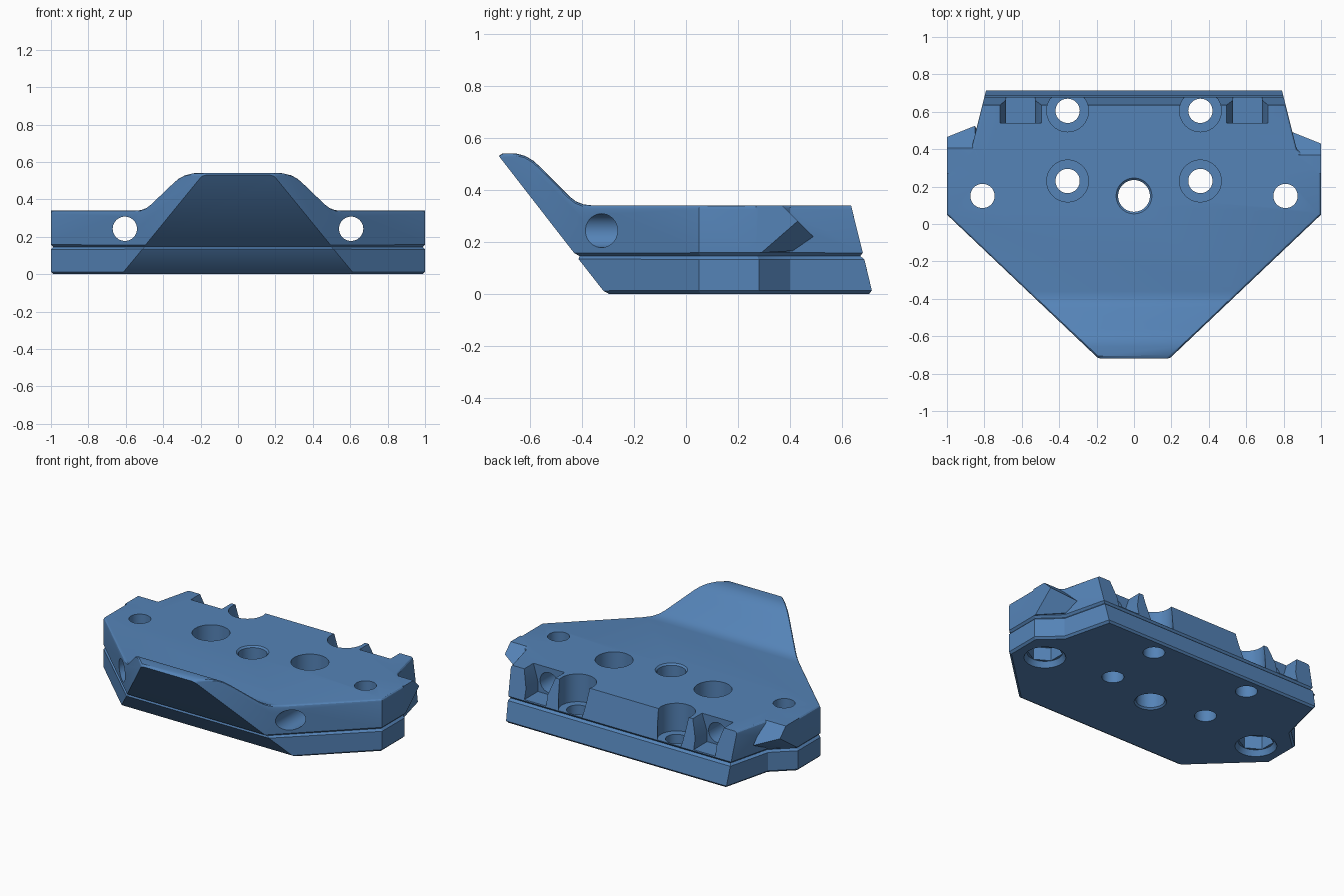
import bpy, bmesh, math
from mathutils import Matrix, Vector

if "Cube" in bpy.data.objects:
    bpy.data.objects.remove(bpy.data.objects["Cube"])

blue = bpy.data.materials.new("steel blue")
blue.diffuse_color = (0.09, 0.228, 0.475, 1)
blue.use_nodes = True
blue.node_tree.nodes["Principled BSDF"].inputs["Base Color"].default_value = blue.diffuse_color
SPLIT = 0.145                       # height where the two plates meet


def make(name, bm):
    bmesh.ops.recalc_face_normals(bm, faces=bm.faces)
    me = bpy.data.meshes.new(name)
    bm.to_mesh(me)
    bm.free()
    me.materials.append(blue)
    ob = bpy.data.objects.new(name, me)
    bpy.context.collection.objects.link(ob)
    return ob


def prism(name, pts, axis, lo, hi):
    """Extrude a polygon: axis z uses (x, y), axis x uses (y, z), axis y uses (x, z)."""
    place = {'z': lambda a, b, t: (a, b, t), 'x': lambda a, b, t: (t, a, b),
             'y': lambda a, b, t: (a, t, b)}[axis]
    bm = bmesh.new()
    f = bm.faces.new([bm.verts.new(place(a, b, lo)) for a, b in pts])
    new = bmesh.ops.extrude_face_region(bm, geom=[f])['geom']
    bmesh.ops.translate(bm, vec=Vector(place(0, 0, hi - lo)),
                        verts=[v for v in new if isinstance(v, bmesh.types.BMVert)])
    return make(name, bm)


def drill(x, y, z0, z1, r0, r1=None, sides=40):
    """Upright round, conical or six-sided cutter."""
    bm = bmesh.new()
    bmesh.ops.create_cone(bm, cap_ends=True, segments=sides, radius1=r0,
                          radius2=r0 if r1 is None else r1, depth=z1 - z0,
                          matrix=Matrix.Translation((x, y, (z0 + z1) / 2)))
    return make("cutter", bm)


def hull(name, pts):
    bm = bmesh.new()
    for p in pts:
        bm.verts.new(p)
    bmesh.ops.convex_hull(bm, input=bm.verts)
    return make(name, bm)


def boolean(ob, tool, op, keep=False):
    m = ob.modifiers.new("cut", 'BOOLEAN')
    m.operation, m.object, m.solver = op, tool, 'EXACT'
    bpy.context.view_layer.update()
    dg = bpy.context.evaluated_depsgraph_get()
    me = bpy.data.meshes.new_from_object(ob.evaluated_get(dg))
    ob.modifiers.clear()
    ob.data = me
    if not keep:
        bpy.data.objects.remove(tool)


def bevel(ob, rule, width, segments):
    """Bevel the edges whose two faces satisfy the rule (upper face, other face)."""
    bm = bmesh.new()
    bm.from_mesh(ob.data)
    bmesh.ops.remove_doubles(bm, verts=bm.verts, dist=1e-5)
    chosen = []
    for e in bm.edges:
        if len(e.link_faces) == 2:
            a, b = sorted(e.link_faces, key=lambda f: -abs(f.normal.z))
            if rule(a, b):
                chosen.append(e)
    bmesh.ops.bevel(bm, geom=chosen, offset=width, segments=segments, profile=0.5,
                    affect='EDGES', clamp_overlap=True)
    bm.to_mesh(ob.data)
    bm.free()


# Plan outline shared by both plates
half = [(0.1, -0.805), (1, 0.05), (1, 0.28), (0.87, 0.40), (0.765, 0.82)]
outline = half + [(-x, y) for x, y in reversed(half)]


def front(z):                       # sloping nose plane
    return -0.31 - 0.774 * z


def back(z):                        # leaning rear wall
    return 0.718 - 0.24 * z


# Lower plate
lower = prism("lower_plate", outline, 'z', -0.2, 0.9)
side = prism("profile", [(front(0), 0), (back(0), 0), (back(SPLIT), SPLIT),
                         (front(SPLIT), SPLIT)], 'x', -1.2, 1.2)
boolean(lower, side, 'INTERSECT')
bevel(lower, lambda a, b: abs(a.normal.z) > 0.99 and abs(b.normal.z) < 0.9, 0.013, 1)

# Upper body with the raised nose ramp
upper = prism("upper_body", outline, 'z', -0.2, 0.9)
ramp = [(-0.36, 0.34), (-0.395, 0.344), (-0.425, 0.356), (-0.45, 0.376), (-0.565, 0.492),
        (-0.59, 0.514), (-0.62, 0.531), (-0.655, 0.54), (-0.705, 0.54), (-0.72, 0.53)]
side = prism("profile", [(front(SPLIT), SPLIT), (back(SPLIT), SPLIT), (0.635, 0.34)] + ramp,
             'x', -1.2, 1.2)
boolean(upper, side, 'INTERSECT')
bevel(upper, lambda a, b: a.normal.z > 0.5 and abs(b.normal.x) > 0.5 and abs(b.normal.z) < 0.1,
      0.016, 3)
bevel(upper, lambda a, b: a.normal.z < -0.99 and abs(b.normal.z) < 0.9, 0.013, 1)

# Pointed ears behind the side corners
for s, d in ((1, 0), (-1, 0.035)):
    ear = hull("ear", [(s * x, y, z) for x, y, z in (
        (1, 0.27, 0.158), (1, 0.27, 0.34), (1, 0.29, 0.158), (1, 0.43 + d, 0.28),
        (1, 0.37 + d, 0.34), (0.87, 0.41, 0.165), (0.85, 0.49 + d, 0.22),
        (0.85, 0.37 + d, 0.34), (0.8, 0.27, 0.158), (0.8, 0.27, 0.34), (0.8, 0.41, 0.165))])
    boolean(upper, ear, 'UNION')

# Holes running vertically through both plates
holes = [(0, 0.15, 0.085)]
for s in (1, -1):
    holes += [(s * 0.355, 0.605, 0.065), (s * 0.355, 0.23, 0.065), (s * 0.81, 0.15, 0.065)]
for x, y, r in holes:
    tool = drill(x, y, -0.1, 0.8, r)
    boolean(lower, tool, 'DIFFERENCE', keep=True)
    boolean(upper, tool, 'DIFFERENCE')

# Chamfered mouths of the centre hole
boolean(upper, drill(0, 0.15, 0.325, 0.345, 0.08, 0.101), 'DIFFERENCE')
boolean(lower, drill(0, 0.15, -0.005, 0.015, 0.101, 0.08), 'DIFFERENCE')

for s in (1, -1):
    # Screw head counterbores
    for y in (0.605, 0.23):
        boolean(upper, drill(s * 0.355, y, 0.16, 0.8, 0.112), 'DIFFERENCE')
    # Nut recesses underneath
    boolean(lower, drill(s * 0.81, 0.15, -0.01, 0.035, 0.128, 0.106), 'DIFFERENCE')
    boolean(lower, drill(s * 0.81, 0.15, -0.02, 0.12, 0.105, sides=6), 'DIFFERENCE')
    # Rear pockets with flared walls
    pocket = prism("cutter", [(s * 0.53, 0.165), (s * 0.685, 0.165), (s * 0.685, 0.23),
                              (s * 0.72, 0.35), (s * 0.49, 0.35), (s * 0.53, 0.23)],
                   'y', 0.54, 0.9)
    boolean(upper, pocket, 'DIFFERENCE')
    # Horizontal screw holes from the front diagonals into the pockets
    ring = [(s * 0.605 + 0.065 * math.cos(i * math.tau / 40),
             0.243 + 0.065 * math.sin(i * math.tau / 40)) for i in range(40)]
    boolean(upper, prism("cutter", ring, 'y', -0.8, 0.6), 'DIFFERENCE')

# Smooth the curved walls, keep the corners crisp
for ob in (lower, upper):
    bpy.ops.object.select_all(action='DESELECT')
    ob.select_set(True)
    bpy.context.view_layer.objects.active = ob
    bpy.ops.object.shade_smooth_by_angle(angle=math.radians(28))
